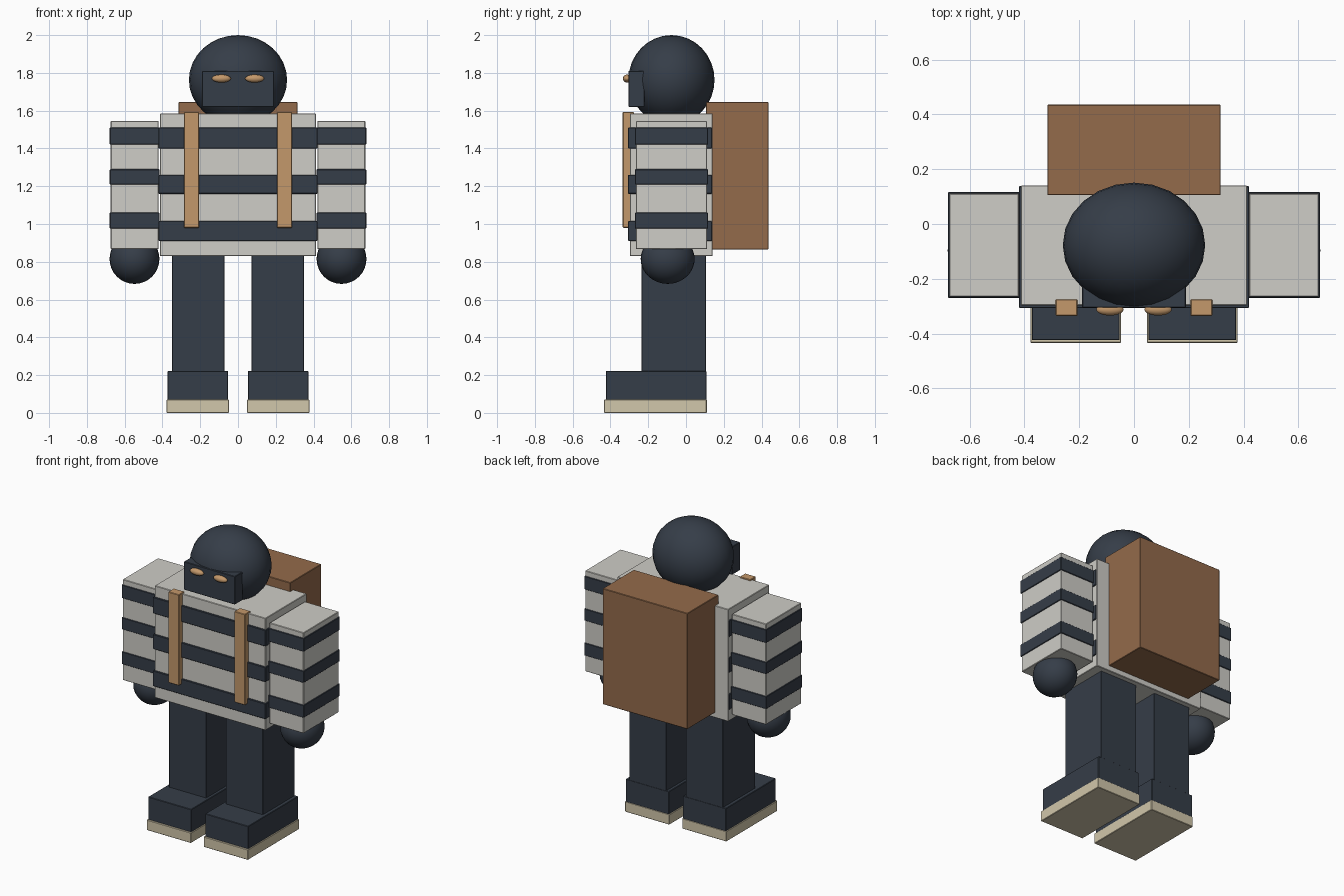
import bpy
import math

cube = bpy.data.objects.get("Cube")
if cube:
    bpy.data.objects.remove(cube, do_unlink=True)


def material(name, r, g, b):
    m = bpy.data.materials.new(name)
    m.use_nodes = True
    m.diffuse_color = (r, g, b, 1)
    node = next(n for n in m.node_tree.nodes if n.type == "BSDF_PRINCIPLED")
    node.inputs["Base Color"].default_value = (r, g, b, 1)
    return m


SLATE = material("dark slate", 0.036, 0.047, 0.065)
CREAM = material("pale grey", 0.62, 0.61, 0.57)
BROWN = material("leather brown", 0.295, 0.145, 0.07)
TAN = material("tan", 0.55, 0.315, 0.145)
SOLE = material("sole beige", 0.64, 0.57, 0.405)


def box(name, mat, xs, ys, zs):
    """Box given by its extents on each axis, with a fine edge bevel."""
    spans = (xs, ys, zs)
    bpy.ops.mesh.primitive_cube_add(size=1, location=[sum(s) / 2 for s in spans])
    ob = bpy.context.object
    ob.name = name
    ob.scale = [abs(s[1] - s[0]) for s in spans]
    bpy.ops.object.transform_apply(location=False, rotation=False, scale=True)
    bevel = ob.modifiers.new("edge", "BEVEL")
    bevel.width = 0.003
    bevel.segments = 1
    ob.data.materials.append(mat)
    return ob


def ball(name, mat, centre, radii):
    """Smooth ellipsoid."""
    bpy.ops.mesh.primitive_uv_sphere_add(segments=24, ring_count=16, radius=1, location=centre)
    ob = bpy.context.object
    ob.name = name
    ob.scale = radii
    bpy.ops.object.transform_apply(location=False, rotation=False, scale=True)
    bpy.ops.object.shade_smooth_by_angle(angle=math.radians(40))
    ob.data.materials.append(mat)
    return ob


# Head and face plate
ball("head", SLATE, (0, -0.077, 1.763), (0.26, 0.228, 0.237))
box("face_plate", SLATE, (-0.19, 0.19), (-0.305, -0.22), (1.62, 1.81))

# Torso with raised stripes over the front and sides
box("torso", CREAM, (-0.413, 0.413), (-0.297, 0.141), (0.83, 1.585))
for i, zs in enumerate([(0.91, 1.015), (1.16, 1.26), (1.40, 1.51)]):
    box(f"torso_stripe_{i + 1}", SLATE, (-0.42, 0.42), (-0.307, 0.138), zs)

# Backpack
box("backpack", BROWN, (-0.316, 0.316), (0.105, 0.436), (0.865, 1.645))

# Paired parts
for side, s in (("left", 1), ("right", -1)):
    def pair(name, mat, xs, ys, zs):
        return box(f"{side}_{name}", mat, (s * xs[0], s * xs[1]), ys, zs)

    ball(f"{side}_eye", TAN, (s * 0.088, -0.312, 1.77), (0.05, 0.022, 0.021))
    pair("strap", TAN, (0.206, 0.286), (-0.335, -0.275), (0.98, 1.592))

    # Sleeve, its stripe bands, and the hand
    pair("sleeve", CREAM, (0.42, 0.674), (-0.265, 0.111), (0.867, 1.545))
    for i, zs in enumerate([(0.975, 1.06), (1.21, 1.29), (1.42, 1.51)]):
        pair(f"sleeve_stripe_{i + 1}", SLATE, (0.416, 0.679), (-0.27, 0.116), zs)
    ball(f"{side}_hand", SLATE, (s * 0.548, -0.097, 0.815), (0.132, 0.143, 0.132))

    # Leg, boot and sole
    pair("leg", SLATE, (0.072, 0.35), (-0.236, 0.107), (0.05, 0.85))
    pair("boot", SLATE, (0.052, 0.373), (-0.424, 0.108), (0.06, 0.222))
    pair("sole", SOLE, (0.047, 0.378), (-0.434, 0.11), (0, 0.07))
